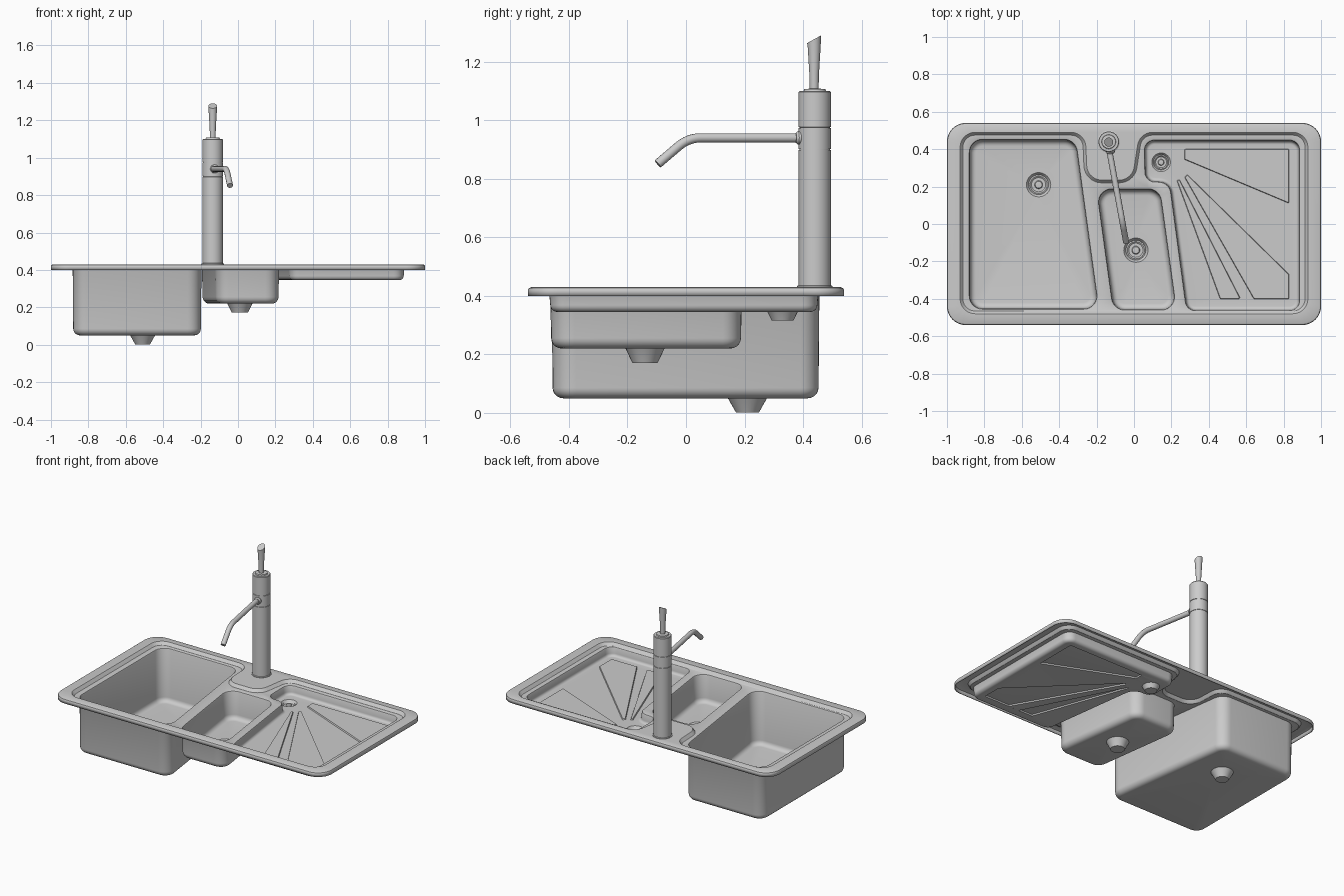
import bpy, bmesh, math
from mathutils import Vector

if "Cube" in bpy.data.objects:
    bpy.data.objects.remove(bpy.data.objects["Cube"])


def rounded(pts, radius, n=7):
    """Counter-clockwise polygon with rounded corners (flat list of 3D points)."""
    out = []
    P = [Vector((x, y, 0)) for x, y in pts]
    for i, p in enumerate(P):
        u = (P[i - 1] - p).normalized()
        v = (P[(i + 1) % len(P)] - p).normalized()
        half = u.angle(v) / 2
        c = p + (u + v).normalized() * radius / math.sin(half)
        t = radius / math.tan(half)
        a, b = (p + u * t - c).normalized(), (p + v * t - c).normalized()
        out += [c + a.slerp(b, k / n).normalized() * radius for k in range(n + 1)]
    return out


def circle(x, y, r, n=32):
    return [Vector((x + r * math.cos(2 * math.pi * k / n),
                    y + r * math.sin(2 * math.pi * k / n), 0)) for k in range(n)]


def inset(loop, d):
    out = []
    for i, p in enumerate(loop):
        e1 = (p - loop[i - 1]).normalized()
        e2 = (loop[(i + 1) % len(loop)] - p).normalized()
        n1, n2 = Vector((-e1.y, e1.x, 0)), Vector((-e2.y, e2.x, 0))
        m = (n1 + n2).normalized()
        out.append(p + m * d / max(m.dot(n1), 0.5))
    return out


def ring(bm, loop, z):
    return [bm.verts.new((p.x, p.y, z)) for p in loop]


def bridge(bm, a, b):
    for i in range(len(a)):
        j = (i + 1) % len(a)
        bm.faces.new((a[i], a[j], b[j], b[i]))


def loft(bm, loop, steps):
    """Loft an outline through (inset, z) steps; returns first and last ring."""
    rings = [ring(bm, inset(loop, d), z) for d, z in steps]
    for a, b in zip(rings, rings[1:]):
        bridge(bm, a, b)
    return rings[0], rings[-1]


def fill(bm, *rings):
    """Fill the area between an outer ring and any hole rings."""
    edges = []
    for r in rings:
        for i in range(len(r)):
            pair = (r[i - 1], r[i])
            edges.append(bm.edges.get(pair) or bm.edges.new(pair))
    bmesh.ops.triangle_fill(bm, use_beauty=True, edges=edges, normal=(0, 0, 1))


def smooth(ob, angle=32):
    bpy.ops.object.select_all(action='DESELECT')
    bpy.context.view_layer.objects.active = ob
    ob.select_set(True)
    bpy.ops.object.shade_smooth_by_angle(angle=math.radians(angle))


def make(name, bm):
    me = bpy.data.meshes.new(name)
    bm.to_mesh(me)
    bm.free()
    ob = bpy.data.objects.new(name, me)
    bpy.context.collection.objects.link(ob)
    return ob


def lathe(name, profile, x, y, n=40):
    """Solid of revolution from (radius, z) points, capped at both ends."""
    bm = bmesh.new()
    rings = [ring(bm, circle(x, y, r, n), z) for r, z in profile]
    for a, b in zip(rings, rings[1:]):
        bridge(bm, a, b)
    bm.faces.new(rings[0])
    bm.faces.new(rings[-1])
    bmesh.ops.recalc_face_normals(bm, faces=bm.faces)
    ob = make(name, bm)
    smooth(ob)
    return ob


T = 0.006        # sheet thickness
TOP, DECK = 0.43, 0.41
bm = bmesh.new()

# outer rim and the shallow recess that steps round the tap
outer = rounded([(-1, -.54), (1, -.54), (1, .54), (-1, .54)], .1, 10)
_, rim = loft(bm, outer, [(0, .40), (0, .419), (.003, .426), (.011, TOP)])
recess = rounded([(-.93, -.48), (.93, -.48), (.93, .49), (.03, .49),
                  (-.01, .235), (-.25, .235), (-.26, .49), (-.93, .49)], .08)
top_edge, deck_edge = loft(bm, recess, [(0, TOP), (.004, .427), (.011, .413), (.015, DECK)])
fill(bm, rim, top_edge)

# basins: outline, corner radius, floor z, bottom fillet, drain (x, y, r_top, r_low, depth)
basins = [
    ([(-.885, -.46), (-.183, -.46), (-.308, .457), (-.885, .457)],
     .075, .05, .03, (-.51, .21, .065, .036, .05)),
    ([(-.115, -.465), (.232, -.465), (.142, .192), (-.205, .192)],
     .075, .22, .03, (.01, -.14, .065, .04, .05)),
    ([(.277, -.468), (.89, -.468), (.89, .453), (.05, .453), (.055, .222), (.185, .217)],
     .058, .345, .018, (.145, .33, .05, .034, .03)),
]
# raised wedge panels of the draining board
wedges = [
    [(.27, .345), (.83, .11), (.83, .40), (.27, .40)],
    [(.27, .25), (.64, -.40), (.83, -.40), (.83, -.27), (.285, .265)],
    [(.228, .235), (.46, -.40), (.57, -.40), (.245, .235)],
]
holes = []
for poly, rad, floor, f, (dx, dy, r1, r2, dep) in basins:
    z = floor + T
    steps = [(0, DECK), (.004, DECK - .002), (.007, DECK - .008)]
    for k in range(6):
        a = math.pi / 2 * k / 5
        steps.append((.01 + f * (1 - math.cos(a)), z + f * (1 - math.sin(a))))
    first, last = loft(bm, rounded(poly, rad), steps)
    holes.append(first)
    # drain funnel
    drain_top, drain_low = loft(bm, circle(dx, dy, r1),
                                [(0, z), (.004, z - .004), (r1 - r2, z - dep)])
    fill(bm, drain_low)
    inner = [drain_top]
    if floor > .3:
        for w in wedges:
            lo, hi = loft(bm, rounded(w, .006, 3), [(0, z), (.003, z + .008)])
            inner.append(lo)
            fill(bm, hi)
    fill(bm, last, *inner)
fill(bm, deck_edge, *holes)

bmesh.ops.recalc_face_normals(bm, faces=bm.faces)
if sum(fc.normal.z * fc.calc_area() for fc in bm.faces) < 0:
    bmesh.ops.reverse_faces(bm, faces=bm.faces)
sink = make("sink_sheet", bm)
smooth(sink)
solid = sink.modifiers.new("thickness", 'SOLIDIFY')
solid.thickness, solid.offset = T, -1

# drain strainers with raised centre knob
for i, (_, _, floor, _, (dx, dy, r1, _, dep)) in enumerate(basins):
    s, z = r1 / .065, floor + T - .016
    lathe(f"strainer_{i + 1}", [(.053 * s, z - .002), (.053 * s, z + .003), (.046 * s, z + .006),
                                (.038 * s, z), (.022 * s, z), (.018 * s, z + .008),
                                (.008 * s, z + .009)], dx, dy, 24)

# tap column with shadow grooves around the swivel section
TX, TY = -.135, .44
col = [(.06, .428), (.06, .434), (.055, .436)]
for g in (.90, .975):
    col += [(.055, g - .002), (.0525, g - .001), (.0525, g + .001), (.055, g + .002)]
col += [(.055, 1.096), (.052, 1.10), (.038, 1.10), (.036, 1.107), (.015, 1.108)]
lathe("tap_column", col, TX, TY)

# lever handle, flared upward with a slanted top
lever = lathe("tap_lever", [(.015, 1.104), (.0165, 1.16), (.022, 1.25), (.024, 1.278)],
              TX, TY - .002, 24)
for v in lever.data.vertices:
    if v.co.z > 1.27:
        v.co.z += (v.co.y - TY) * .55

# spout: straight run, bend and drooping outlet
d = Vector((.097, -.53, 0)).normalized()
start, R, bend = Vector((TX, TY - .03, .94)), .12, math.radians(40)
path = [start, start + d * .365]
for k in range(1, 9):
    a = bend * k / 8
    path.append(path[1] + d * R * math.sin(a) - Vector((0, 0, R * (1 - math.cos(a)))))
path.append(path[-1] + (d * math.cos(bend) - Vector((0, 0, math.sin(bend)))) * .095)
cu = bpy.data.curves.new("tap_spout", 'CURVE')
cu.dimensions, cu.bevel_depth, cu.bevel_resolution, cu.use_fill_caps = '3D', .016, 5, True
sp = cu.splines.new('POLY')
sp.points.add(len(path) - 1)
for pt, p in zip(sp.points, path):
    pt.co = (*p, 1)
sp.use_smooth = True
spout = bpy.data.objects.new("tap_spout", cu)
bpy.context.collection.objects.link(spout)

# collar where the spout meets the column
collar = lathe("spout_collar", [(.023, .045), (.023, .058), (.017, .066)], 0, 0, 24)
collar.rotation_euler = d.to_track_quat('Z', 'Y').to_euler()
collar.location = (TX, TY, .94)
